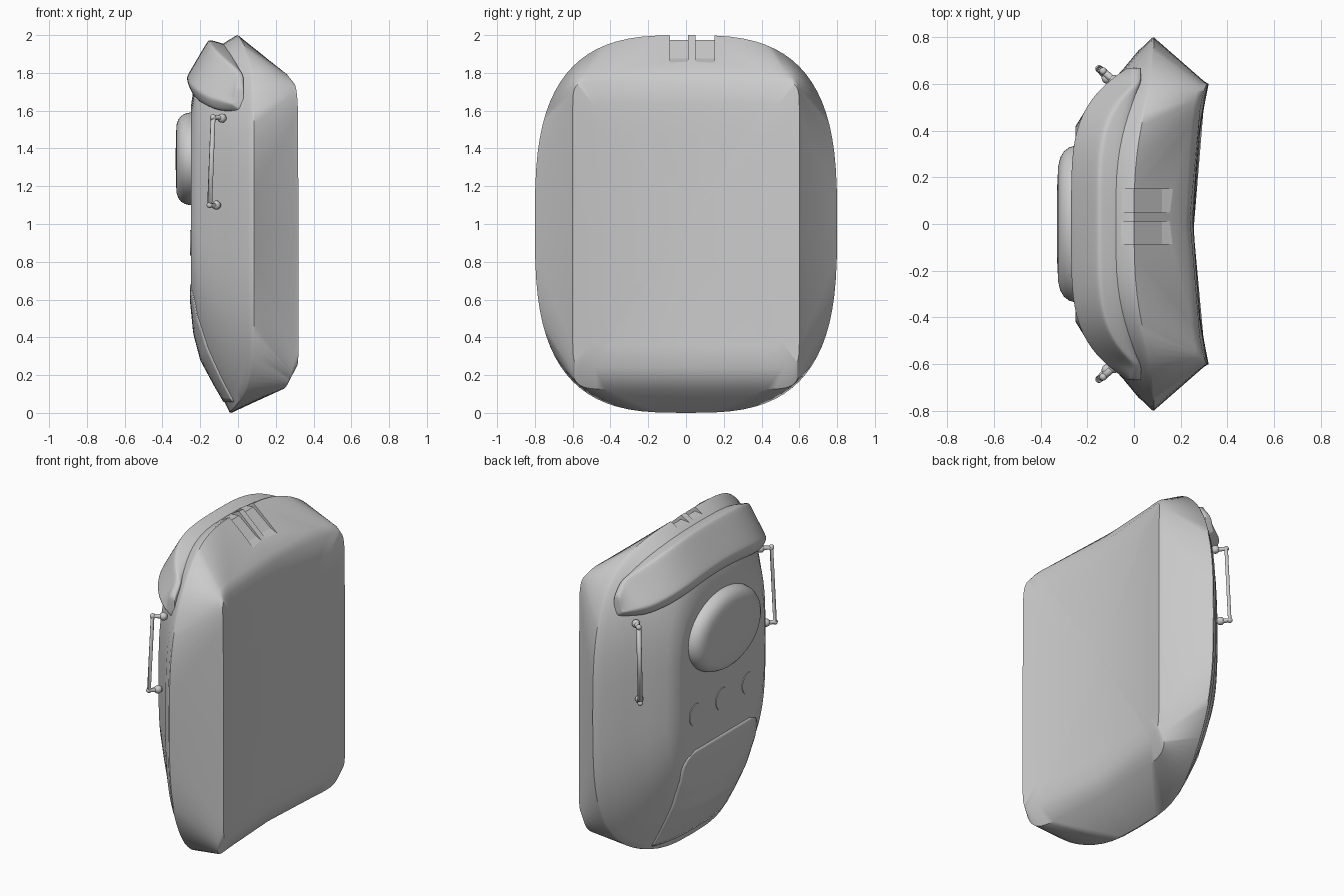
import bpy, bmesh
from math import sin, cos, pi, copysign
from mathutils import Vector

if "Cube" in bpy.data.objects:
    bpy.data.objects.remove(bpy.data.objects["Cube"])


def finish(ob, angle=35):
    bpy.ops.object.select_all(action='DESELECT')
    ob.select_set(True)
    bpy.context.view_layer.objects.active = ob
    bpy.ops.object.shade_smooth_by_angle(angle=angle * pi / 180)


def loft(name, rings, closed=True, caps=True):
    bm = bmesh.new()
    rows = [[bm.verts.new(p) for p in r] for r in rings]
    n = len(rows[0])
    for a, b in zip(rows, rows[1:]):
        for i in range(n if closed else n - 1):
            j = (i + 1) % n
            bm.faces.new((a[i], a[j], b[j], b[i]))
    if caps:
        bm.faces.new(rows[0])
        bm.faces.new(rows[-1])
    bmesh.ops.recalc_face_normals(bm, faces=bm.faces)
    me = bpy.data.meshes.new(name)
    bm.to_mesh(me)
    bm.free()
    ob = bpy.data.objects.new(name, me)
    bpy.context.collection.objects.link(ob)
    return ob


def ring(n, xs, w, xb, zb, xt, zt, dish=0, k=1, e=8, count=80):
    """Superellipse outline in yz whose x differs at sides, bottom and top."""
    pts, c, h = [], (zb + zt) / 2, (zt - zb) / 2
    for i in range(count):
        t = 2 * pi * i / count
        u, v = [copysign(abs(f) ** (2 / n), f) * k for f in (cos(t), sin(t))]
        x = xs + ((xt if v > 0 else xb) - xs) * abs(v) ** e
        pts.append((x - dish * (1 - u * u), w * u, c + h * v))
    return pts


# Main shell: front face, rounded flanks, rim, then dished back panel
rings = [ring(3.4, -.25, .42, -.25, .60, -.25, 1.62, k=k) for k in (.02, .95, 1)]
for r in ((3.3, -.21, .485, -.232, .42, -.23, 1.75),
          (3.2, -.13, .575, -.195, .28, -.17, 1.87),
          (3.1, -.05, .66, -.125, .15, -.10, 1.94),
          (3, .02, .745, -.07, .055, -.04, 1.98),
          (3, .045, .765, -.06, .035, -.03, 1.985),
          (3, .075, .797, -.045, .003, -.01, 1.998),
          (3, .085, .80, -.035, 0, .0, 2.0)):
    rings.append(ring(*r, e=9))
rings.append(ring(14, .30, .612, .26, .125, .27, 1.80, .05))
for k in (1, .85, .65, .4, .2, .02):
    rings.append(ring(24, .32, .60, .32, .24, .305, 1.75, .065, k))
body = loft("pack_shell", rings)

# Two shallow grooves across the top
for y0, y1 in ((-.085, .01), (.05, .15)):
    prof = [(-.1, 1.965), (0, 1.974), (.12, 1.876), (.2, 1.838), (.25, 1.838), (.25, 2.1), (-.1, 2.1)]
    cut = loft("groove_cutter", [[(x, y, z) for x, z in prof] for y in (y0, y1)])
    cut.hide_render = True
    cut.hide_set(True)
    m = body.modifiers.new("groove", 'BOOLEAN')
    m.object, m.operation, m.solver = cut, 'DIFFERENCE', 'EXACT'
finish(body, 40)
bpy.context.view_layer.update()

# Top lid: band wrapped round the upper front, following the shell outline
rings = []
for i in range(-14, 15):
    a = sin(i / 14 * pi / 2)
    y, s = .67 * a, abs(a)
    xf = -.272 + .245 * s ** 4.5
    top = 1 + .978 * (1 - (abs(y) / .8) ** 3) ** (1 / 3)
    low = 1.685 - .09 * min(1, s / .85) ** 2
    h = (top - low) / .29
    xt = min(xf + .12, -.0)
    prof = [(.03, top - .05 * h), (xt + .03, top - .012), (xt, top), (xt - .015, top - .02),
            (xf + .01, top - .18 * h), (xf, top - .2 * h), (xf + .006, top - .225 * h),
            (xf + .03, low + .015), (xf + .06, low), (.03, low)]
    k = .8 if abs(i) == 14 else 1
    zc = (top + low) / 2
    rings.append([(x, y, zc + (z - zc) * k) for x, z in prof])
lid = loft("top_lid", rings)
m = lid.modifiers.new("smooth", 'SUBSURF')
m.levels = m.render_levels = 2
finish(lid, 60)

# Oval front dome
prof = [(-.23, 1), (-.255, 1), (-.278, .98), (-.3, .93), (-.316, .85), (-.325, .74), (-.329, .5), (-.33, .03)]
dome = loft("front_dome", [[(x, .335 * k * cos(2 * pi * i / 64), 1.345 + .245 * k * sin(2 * pi * i / 64))
                            for i in range(64)] for x, k in prof])
finish(dome)

# Row of three round inserts
for n in (-1, 0, 1):
    loft("round_insert", [[(x, .26 * n + .065 * cos(pi * i / 16), .9 + .068 * sin(pi * i / 16))
                           for i in range(32)] for x in (-.24, -.254)])

# Lower pocket panel laid over the shell
rows = []
for i in range(29):
    z = .06 + .62 * i / 28
    d = max(0, (z - .56) / .12)
    w = .37 - .1 * (1 - max(0, 1 - d * d) ** .5)
    row = []
    for j in range(29):
        y = w * (j / 14 - 1)
        hit, loc, nor, _ = body.ray_cast(Vector((-1, y, z)), Vector((1, 0, 0)))
        row.append(loc + nor * .005 if hit else Vector((-.1, y, z)))
    rows.append(row)
panel = loft("lower_pocket", rows, closed=False, caps=False)
# normals face outward so the panel thickens into the shell
if panel.data.polygons[300].normal.x > 0:
    panel.data.flip_normals()
m = panel.modifiers.new("thickness", 'SOLIDIFY')
m.thickness, m.offset = .012, -1
finish(panel)

# Side handles with ball ends
for s in (1, -1):
    pts = [(-.08, .61 * s, 1.56), (-.132, .655 * s, 1.565), (-.15, .665 * s, 1.1), (-.1, .61 * s, 1.1)]
    cu = bpy.data.curves.new("side_handle", 'CURVE')
    cu.dimensions = '3D'
    cu.bevel_depth, cu.bevel_resolution, cu.use_fill_caps = .015, 3, True
    sp = cu.splines.new('POLY')
    sp.points.add(3)
    for p, c in zip(sp.points, pts):
        p.co = (*c, 1)
    ob = bpy.data.objects.new("side_handle", cu)
    bpy.context.collection.objects.link(ob)
    for c, r in (((-.085, .615 * s, 1.56), .024), (pts[1], .016), (pts[2], .016), ((-.115, .625 * s, 1.1), .024)):
        bpy.ops.mesh.primitive_uv_sphere_add(segments=16, ring_count=10, radius=r, location=c)
        bpy.context.object.name = "handle_knob"
        finish(bpy.context.object, 60)
